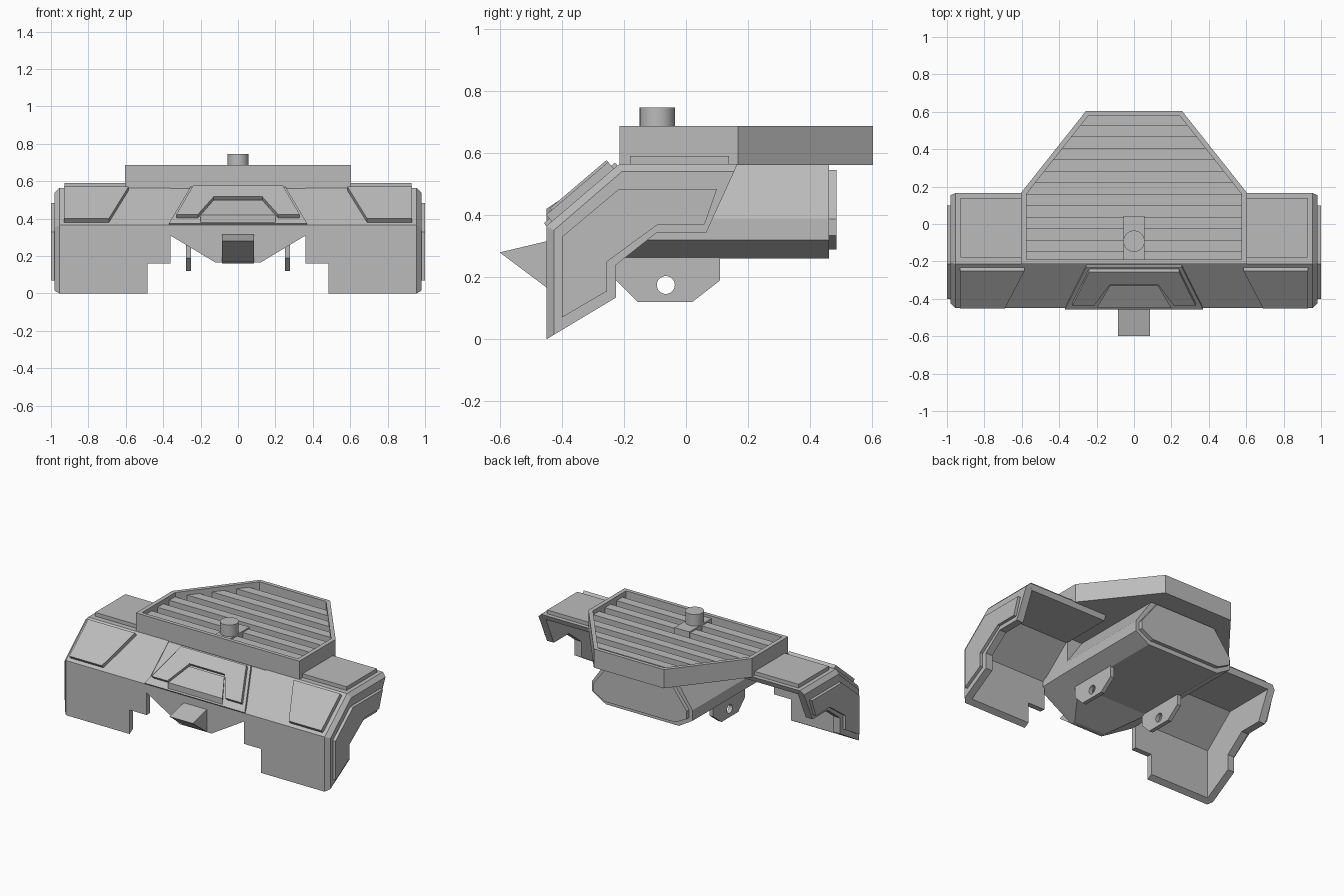
import bpy
import bmesh
from math import pi
from mathutils import Vector

old = bpy.data.objects.get("Cube")
if old:
    bpy.data.objects.remove(old, do_unlink=True)

grey = bpy.data.materials.new("plain_grey")
grey.use_nodes = True
COLOUR = (0.5, 0.5, 0.5, 1)
grey.diffuse_color = COLOUR
grey.node_tree.nodes["Principled BSDF"].inputs["Base Color"].default_value = COLOUR


def loft(name, loops):
    """Solid skinned through matching 3D loops, capped at both ends."""
    bm = bmesh.new()
    rings = [[bm.verts.new(p) for p in loop] for loop in loops]
    n = len(rings[0])
    for a, b in zip(rings, rings[1:]):
        for i in range(n):
            j = (i + 1) % n
            bm.faces.new((a[i], a[j], b[j], b[i]))
    bm.faces.new(rings[0])
    bm.faces.new(rings[-1])
    bmesh.ops.recalc_face_normals(bm, faces=bm.faces)
    mesh = bpy.data.meshes.new(name)
    bm.to_mesh(mesh)
    bm.free()
    mesh.materials.append(grey)
    obj = bpy.data.objects.new(name, mesh)
    bpy.context.collection.objects.link(obj)
    return obj


def along_x(pts, x):
    return [(x, y, z) for y, z in pts]


def along_y(pts, y):
    return [(x, y, z) for x, z in pts]


def along_z(pts, z):
    return [(x, y, z) for x, y in pts]


def mirrored(half):
    """Close a half outline across x = 0."""
    return half + [(-x, v) for x, v in reversed(half)]


NORMAL = Vector((0, -0.648, 0.761))


def slope_plate(name, pts, low, high):
    """Plate lying on the sloping front, outlined in x and z."""
    base = [Vector((x, -0.45 + (z - 0.365) * 1.175, z)) for x, z in pts]
    return loft(name, [[p + NORMAL * d for p in base] for d in (low, high)])


# Fenders: open shell, bevelled side panel and raised plates
shell = [(-0.45, 0.16), (-0.45, 0.365), (-0.215, 0.565), (0.165, 0.565),
         (0.15, 0.53), (-0.203, 0.53), (-0.415, 0.35), (-0.415, 0.16)]
skirt = [(-0.45, 0), (-0.45, 0.16), (-0.415, 0.16), (-0.415, 0.021)]
lower_edge = [(0.065, 0.343), (-0.095, 0.343), (-0.225, 0.24), (-0.225, 0.135)]
side_outer = [(-0.45, 0), (-0.45, 0.365), (-0.215, 0.565), (0.165, 0.565)] + lower_edge
side_bevel = [(-0.425, 0.015), (-0.425, 0.352), (-0.207, 0.54), (0.155, 0.54)] + lower_edge
side_plate = [(-0.4, 0.07), (-0.4, 0.33), (-0.215, 0.485), (0.1, 0.485),
              (0.06, 0.37), (-0.09, 0.37), (-0.255, 0.25), (-0.255, 0.155)]
top_plate = [(0.55, -0.18), (0.928, -0.18), (0.928, 0.138), (0.55, 0.138)]
front_plate = [(0.69, 0.38), (0.93, 0.38), (0.93, 0.55), (0.585, 0.55)]
bracket = [(-0.225, 0.28), (-0.225, 0.19), (-0.155, 0.12),
           (0.02, 0.12), (0.11, 0.19), (0.11, 0.28)]

for side, s in (("left", 1), ("right", -1)):
    loft(side + "_fender_shell", [along_x(shell, s * x) for x in (0.36, 0.94)])
    loft(side + "_fender_skirt", [along_x(skirt, s * x) for x in (0.485, 0.94)])
    loft(side + "_fender_side", [along_x(side_outer, s * 0.93),
                                 along_x(side_outer, s * 0.955),
                                 along_x(side_bevel, s * 0.98)])
    loft(side + "_side_plate", [along_x(side_plate, s * x) for x in (0.97, 1)])
    flipped = [(s * x, y) for x, y in top_plate]
    loft(side + "_top_plate", [along_z(flipped, z) for z in (0.555, 0.59)])
    slope_plate(side + "_front_plate", [(s * x, z) for x, z in front_plate], -0.01, 0.028)

    # Hanging bracket with a bolt hole
    lug = loft(side + "_bracket", [along_x(bracket, s * x) for x in (0.25, 0.277)])
    bpy.ops.mesh.primitive_cylinder_add(vertices=24, radius=0.029, depth=0.2,
                                        location=(s * 0.26, -0.065, 0.175),
                                        rotation=(0, pi / 2, 0))
    cutter = bpy.context.object
    cutter.hide_render = True
    cut = lug.modifiers.new("bolt_hole", "BOOLEAN")
    cut.operation = "DIFFERENCE"
    cut.solver = "EXACT"
    cut.object = cutter
    bpy.context.view_layer.objects.active = lug
    bpy.ops.object.modifier_apply(modifier=cut.name)
    bpy.data.objects.remove(cutter, do_unlink=True)

# Central hull with its rear plate
section = mirrored([(0.25, 0.563), (0.37, 0.39), (0.37, 0.32), (0.27, 0.26)])
loft("hull", [along_y(section, y) for y in (-0.2, 0.46)])
rear = mirrored([(0.225, 0.545), (0.345, 0.388), (0.345, 0.335), (0.258, 0.29)])
loft("rear_plate", [along_y(rear, y) for y in (0.45, 0.485)])

# Nose below the slope, tapering back into the hull
nose_front = mirrored([(0.37, 0.365), (0.37, 0.315), (0.12, 0.165)])
nose_back = mirrored([(0.37, 0.365), (0.37, 0.32), (0.27, 0.26)])
loft("nose", [along_y(nose_front, -0.45), along_y(nose_front, -0.415),
              along_y(nose_back, -0.2)])
slope_core = [(-0.45, 0.36), (-0.215, 0.56), (-0.19, 0.56), (-0.19, 0.36)]
loft("slope_core", [along_x(slope_core, x) for x in (-0.365, 0.365)])
slope_plate("centre_panel", mirrored([(0.37, 0.365), (0.255, 0.56)]), -0.02, 0.012)
arch = mirrored([(0.24, 0.55), (0.33, 0.395), (0.215, 0.395), (0.13, 0.49)])
slope_plate("arch_plate", arch, 0, 0.036)
ramp_plan = [(-0.2, -0.45), (0.2, -0.45), (0.13, -0.33), (-0.13, -0.33)]
loft("nose_ramp", [[(x, y, z0 + (y + 0.45) * k) for x, y in ramp_plan]
                   for z0, k in ((0.36, 0.85), (0.42, 0.67))])
beak = [(-0.6, 0.28), (-0.44, 0.318), (-0.44, 0.16)]
loft("beak", [along_x(beak, x) for x in (-0.085, 0.085)])

# Roof tray with a raised rim
outer = mirrored([(0.603, -0.215), (0.603, 0.168), (0.258, 0.603)])
inner = mirrored([(0.575, -0.19), (0.575, 0.16), (0.245, 0.578)])
loft("tray", [along_z(outer, 0.562), along_z(outer, 0.687),
              along_z(inner, 0.687), along_z(inner, 0.625)])


def half_width(y):
    return min(0.577, 0.577 - (y - 0.16) * 0.786)


for i in range(6):
    y0 = -0.15 + i * 0.1228
    y1 = y0 + 0.0614
    bar = mirrored([(half_width(y0), y0), (half_width(y1), y1)])
    loft("tray_slat_%d" % (i + 1), [along_z(bar, z) for z in (0.615, 0.66)])

# Round post on its mounting block
block = mirrored([(0.055, -0.195), (0.055, 0.043)])
loft("post_block", [along_z(block, z) for z in (0.615, 0.67)])
bpy.ops.mesh.primitive_cylinder_add(vertices=32, radius=0.057, depth=0.105,
                                    location=(0, -0.092, 0.6935))
post = bpy.context.object
post.name = "post"
post.data.materials.append(grey)
bpy.ops.object.shade_smooth_by_angle()
